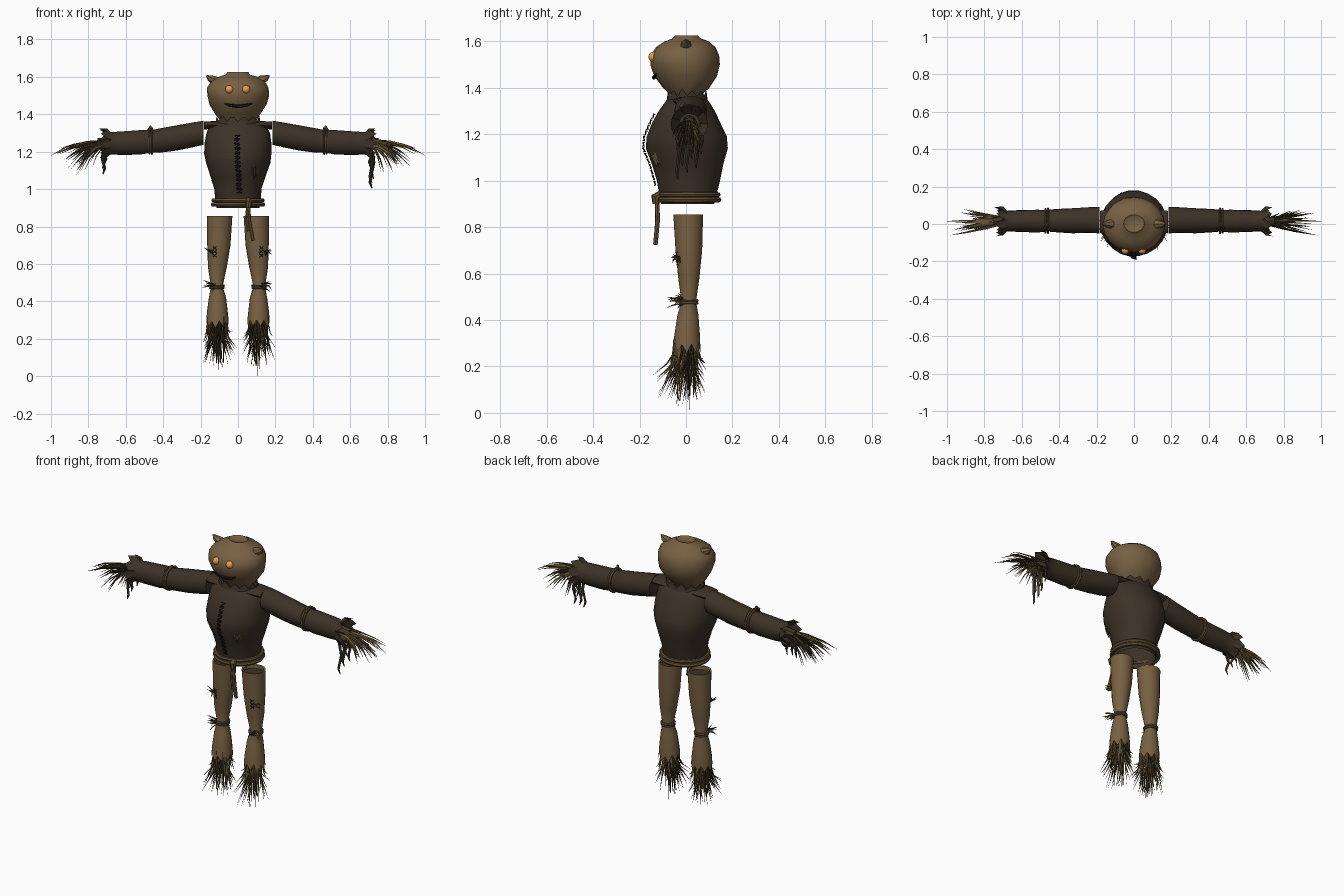
import bpy, bmesh, math, random
from mathutils import Vector

if "Cube" in bpy.data.objects:
    bpy.data.objects.remove(bpy.data.objects["Cube"])

random.seed(4)
R = random.uniform


def mat(name, rgb):
    m = bpy.data.materials.new(name)
    m.diffuse_color = (*rgb, 1)
    m.use_nodes = True
    m.node_tree.nodes["Principled BSDF"].inputs["Base Color"].default_value = m.diffuse_color
    return m


BURLAP = mat("burlap", (0.185, 0.118, 0.055))
CLOTH = mat("dark_cloth", (0.045, 0.032, 0.020))
STRAW = mat("straw", (0.150, 0.098, 0.036))
DRY = mat("dark_straw", (0.060, 0.042, 0.018))
ROPE = mat("rope", (0.125, 0.080, 0.035))
THREAD = mat("black_thread", (0.010, 0.008, 0.007))
AMBER = mat("amber_eye", (0.80, 0.34, 0.08))


def finish(name, bm, mats, angle=40):
    bmesh.ops.recalc_face_normals(bm, faces=bm.faces)
    me = bpy.data.meshes.new(name)
    bm.to_mesh(me)
    bm.free()
    for m in mats:
        me.materials.append(m)
    ob = bpy.data.objects.new(name, me)
    bpy.context.collection.objects.link(ob)
    bpy.ops.object.select_all(action='DESELECT')
    ob.select_set(True)
    bpy.context.view_layer.objects.active = ob
    bpy.ops.object.shade_smooth_by_angle(angle=math.radians(angle))
    return ob


def loft(name, rings, axis, mats, s=1, n=18, jag=0, jag_ring=-1, caps=(True, True), lump=0.0):
    """Skin elliptical rings (t, a, b, ra, rb) along z or x; s mirrors in x."""
    bm, loops = bmesh.new(), []
    for k, (t, a, b, ra, rb) in enumerate(rings):
        loop = []
        for j in range(n):
            th = 2 * math.pi * j / n
            f = 1 + lump * math.sin(3 * th + 2.1 * k)
            u, v = a + ra * f * math.cos(th), b + rb * f * math.sin(th)
            tt = t
            if jag and k == jag_ring % len(rings):
                tt += jag * (j % 2 - 0.5) * R(0.6, 1.4)
            p = (s * u, v, tt) if axis == 'z' else (s * tt, u, v)
            loop.append(bm.verts.new(p))
        loops.append(loop)
    for A, B in zip(loops, loops[1:]):
        for j in range(n):
            bm.faces.new((A[j], A[(j + 1) % n], B[(j + 1) % n], B[j]))
    for end, on in zip((loops[0], loops[-1]), caps):
        if on:
            f = bm.faces.new(end)
            f.material_index = len(mats) - 1
    return finish(name, bm, mats)


def tube(bm, pts, radii, n=6, closed=False, mi=0):
    """Sweep an n-sided section along a path with a radius at every point."""
    pts = [Vector(p) for p in pts]
    m = len(pts)
    if not isinstance(radii, (list, tuple)):
        radii = [radii] * m
    tan = []
    for i in range(m):
        a, b = ((i - 1) % m, (i + 1) % m) if closed else (max(i - 1, 0), min(i + 1, m - 1))
        tan.append((pts[b] - pts[a]).normalized())
    sums = [sum(abs(t[c]) for t in tan) for c in range(3)]
    ref = Vector([float(c == sums.index(min(sums))) for c in range(3)])
    loops = []
    for p, t, r in zip(pts, tan, radii):
        u = t.cross(ref).normalized()
        v = t.cross(u)
        loops.append([bm.verts.new(p + r * (u * math.cos(2 * math.pi * j / n) + v * math.sin(2 * math.pi * j / n)))
                      for j in range(n)])
    for A, B in zip(loops, loops[1:] + (loops[:1] if closed else [])):
        for j in range(n):
            bm.faces.new((A[j], A[(j + 1) % n], B[(j + 1) % n], B[j])).material_index = mi
    if not closed:
        for L in (loops[0], loops[-1]):
            bm.faces.new(L).material_index = mi


def blade(bm, a, b, c, r, mi=None):
    """One straw: a tapered three-sided quadratic curve."""
    a, b, c = Vector(a), Vector(b), Vector(c)
    ts = (0, 0.33, 0.67, 1)
    pts = [a * (1 - t) ** 2 + b * 2 * t * (1 - t) + c * t * t for t in ts]
    tube(bm, pts, [r * 0.8, r, r * 0.7, r * 0.08], 3, mi=random.choice((0, 1, 1)) if mi is None else mi)


def ring_path(c, ra, rb, axis, n=24):
    out = []
    for j in range(n):
        u, v = ra * math.cos(2 * math.pi * j / n), rb * math.sin(2 * math.pi * j / n)
        out.append((c[0] + u, c[1] + v, c[2]) if axis == 'z' else (c[0], c[1] + u, c[2] + v))
    return out


def front(rings, x, z):
    """Front y of a z-loft at a given x and z."""
    for A, B in zip(rings, rings[1:]):
        if A[0] <= z <= B[0]:
            f = (z - A[0]) / (B[0] - A[0])
            _, a, b, ra, rb = [p + (q - p) * f for p, q in zip(A, B)]
            return b - rb * math.sqrt(max(0, 1 - ((x - a) / ra) ** 2))


# Head: burlap sack with a tied top
head = [(1.33, 0, 0, .06, .055), (1.37, 0, 0, .10, .068), (1.40, 0, 0, .12, .10), (1.45, 0, 0, .152, .135),
        (1.50, 0, -.005, .165, .15), (1.54, 0, -.005, .165, .147), (1.575, 0, 0, .145, .128),
        (1.60, 0, .003, .105, .095), (1.612, 0, .003, .066, .062), (1.626, 0, .003, .055, .047),
        (1.617, 0, .003, .035, .03)]
loft("head", head, 'z', [BURLAP], lump=0.012, n=20)
for s, side in ((1, "left"), (-1, "right")):
    bm = bmesh.new()
    tube(bm, [(s * .10, 0, 1.57), (s * .13, 0, 1.585), (s * .152, 0, 1.594), (s * .168, 0, 1.608)],
         [.026, .024, .017, .004], 7)
    finish(side + "_ear", bm, [BURLAP])
    bm = bmesh.new()
    bmesh.ops.create_uvsphere(bm, u_segments=14, v_segments=9, radius=.022)
    bmesh.ops.translate(bm, verts=bm.verts, vec=(s * .045 - .002, -.14, 1.533))
    finish(side + "_eye", bm, [AMBER])

# Mouth: dark stitched smile
bm = bmesh.new()
xs = [-.072, -.045, -.015, .018, .048, .076]
zs = [1.457, 1.448, 1.444, 1.444, 1.449, 1.458]
tube(bm, [(x, front(head, x, z) - .008, z) for x, z in zip(xs, zs)], [.003, .008, .009, .009, .008, .003], 6)
finish("mouth", bm, [THREAD])

# Torso: stuffed shirt, open at the hem
torso = [(.90, 0, .008, .115, .115), (.94, 0, .008, .122, .125), (1.0, 0, .01, .126, .137), (1.07, 0, .008, .148, .155),
         (1.14, 0, .003, .172, .178), (1.19, 0, .003, .18, .174), (1.25, 0, .002, .178, .148),
         (1.30, 0, .003, .17, .122), (1.34, 0, .005, .15, .095), (1.36, 0, .005, .10, .075)]
loft("shirt", torso, 'z', [CLOTH], n=22, caps=(False, True), lump=0.008)
loft("collar", [(1.325, 0, .005, .125, .10), (1.35, 0, .005, .12, .088), (1.378, 0, .005, .118, .085)], 'z',
     [CLOTH], n=24, jag=.028, caps=(False, False))
for s, side in ((1, "left"), (-1, "right")):
    loft(side + "_shoulder_yoke", [(.07, .01, 1.345, .07, .018), (.14, .01, 1.343, .066, .02),
                                   (.183, .012, 1.34, .058, .022)], 'x', [CLOTH], s=s, n=12)

# Zigzag chest stitches
bm = bmesh.new()
for i in range(13):
    z = 1.285 - i * .024
    w, x = .013, -.006 + .012 * (i / 12) + R(-.003, .003)
    P = [(x - w, z), (x + w, z + .002), (x - w, z - .017), (x + w, z - .016)]
    tube(bm, [(a, front(torso, a, b) - .007 - .006 * (k % 2), b) for k, (a, b) in enumerate(P)], .0032, 4)
finish("chest_stitches", bm, [THREAD])

# Straw poking through a chest tear and a shirt patch
bm = bmesh.new()
for i in range(5):
    x, z = .075 + i * .006, 1.13 - R(0, .02)
    blade(bm, (x, front(torso, x, z) - .001, z), (x, front(torso, x, z - .03) - .006, z - .03),
          (x + .004, front(torso, x, z - .06) - .003, z - .06), .004, mi=i % 2)
finish("chest_tear_straw", bm, [STRAW, DRY])

# Rope belt with knot and hanging tails
bm = bmesh.new()
tube(bm, ring_path((0, .01, .918), .134, .13, 'z', 28), .012, 7, True)
tube(bm, ring_path((0, .01, .940), .132, .128, 'z', 28), .011, 7, True)
tube(bm, [(.055, -.112, .945), (.058, -.132, .93), (.056, -.13, .90)], [.012, .019, .014], 8)
tube(bm, [(.056, -.124, .91), (.06, -.122, .83), (.080, -.132, .725)], .010, 7)
tube(bm, [(.052, -.124, .91), (.046, -.124, .85), (.054, -.127, .775)], .009, 7)
finish("rope_belt", bm, [ROPE])

arm = [(.184, .02, 1.302, .07, .065), (.24, .02, 1.290, .069, .067), (.33, .018, 1.273, .067, .068),
       (.42, .018, 1.260, .062, .066), (.46, .017, 1.256, .058, .061), (.52, .016, 1.250, .061, .066),
       (.62, .016, 1.246, .058, .064), (.68, .015, 1.245, .055, .060), (.722, .015, 1.245, .080, .080),
       (.67, .015, 1.245, .045, .045)]
leg = [(.28, .11, .003, .060, .060), (.34, .11, .005, .056, .055), (.42, .11, .008, .046, .046),
       (.48, .113, .012, .031, .032), (.58, .110, .012, .050, .046), (.70, .103, .012, .062, .058),
       (.855, .098, .010, .068, .065), (.853, .098, .010, .058, .055), (.835, .098, .010, .056, .053)]

for s, side in ((1, "left"), (-1, "right")):
    # Sleeve with a ragged flared cuff
    loft(side + "_sleeve", arm, 'x', [CLOTH], s=s, n=18, jag=.035, jag_ring=-2, lump=0.012)

    # Sleeve tie
    bm = bmesh.new()
    tube(bm, ring_path((s * .46, .017, 1.257), .064, .067, 'x', 20), .007, 6, True)
    tube(bm, ring_path((s * .474, .017, 1.257), .063, .066, 'x', 20), .006, 6, True)
    tube(bm, [(s * .465, .0, 1.315), (s * .468, -.01, 1.334), (s * .478, -.025, 1.315)], .007, 6)
    finish(side + "_sleeve_tie", bm, [ROPE])

    # Tattered cloth strips under the cuff
    bm = bmesh.new()
    low = 1.005 if s > 0 else 1.08
    for i in range(6):
        y, zt = .015 + (i - 2.5) * .02, low + (0, .06, .03, .09, .05, .11)[i]
        x = .712 + R(-.008, .008)
        tube(bm, [(s * x, y, 1.19), (s * (x + .008), y + .005, (1.19 + zt) / 2 + .02),
                  (s * (x - .004), y - .004, zt + .03), (s * (x + .006), y, zt)], [.011, .008, .008, .003], 4)
    finish(side + "_cuff_tatters", bm, [CLOTH])

    # Straw hand: drooping fan
    bm = bmesh.new()
    tube(bm, [(s * .66, .015, 1.25), (s * .75, .015, 1.25)], [.032, .022], 8, mi=1)
    for i in range(44):
        a = R(0, 1)
        L = R(.12, .27) - .09 * a
        y, y0 = R(-.085, .085) * (.4 + L * 2.2), R(-.025, .025)
        z = 1.235 - .15 * a + R(-.015, .015)
        blade(bm, (s * .69, .015 + y0, 1.25 + R(-.022, .022)),
              (s * (.72 + L * .6), .015 + y * .6, 1.262 - .05 * a), (s * (.72 + L), .015 + y, z), R(.004, .0065))
    blade(bm, (s * .70, .015, 1.255), (s * .88, .02, 1.27), (s * 1.0, .015, 1.18), .007, mi=0)
    blade(bm, (s * .70, .0, 1.255), (s * .86, -.04, 1.25), (s * .98, -.06, 1.19), .007, mi=1)
    finish(side + "_straw_hand", bm, [STRAW, DRY])

    # Trouser leg with a ragged hem and a dark hollow top
    loft(side + "_leg", leg, 'z', [BURLAP, CLOTH], s=s, n=18, jag=.035, jag_ring=0, caps=(False, True), lump=0.01)

    # Knee tie
    bm = bmesh.new()
    tube(bm, ring_path((s * .113, .012, .484), .036, .037, 'z', 18), .007, 6, True)
    tube(bm, ring_path((s * .113, .012, .472), .036, .037, 'z', 18), .006, 6, True)
    finish(side + "_knee_tie", bm, [ROPE])

    # Straw tufts at the knee and thigh
    bm = bmesh.new()
    for i in range(18):
        knee = i < 11
        x, z = (.128, .48) if knee else (.145, .66)
        z += R(-.015, .015)
        th, L = R(-1.9, 0.1), R(.045, .08) if knee else R(.03, .045)
        y0 = -.012 if knee else -.025
        tip = (x + L * math.cos(th), y0 + L * math.sin(th), z + R(-.03, .025))
        blade(bm, (s * x, y0, z), (s * (x + tip[0]) / 2, (y0 + tip[1]) / 2, z + .008),
              (s * tip[0], tip[1], tip[2]), R(.0035, .005))
    finish(side + "_leg_tufts", bm, [STRAW, DRY])

    # Stitched tear on the thigh
    bm = bmesh.new()
    for z in (.645, .665, .685):
        for d in (-1, 1):
            tube(bm, [(s * x, front(leg[:7], x, zz) - .001, zz)
                      for x, zz in ((.115, z - .008 * d), (.135, z + .008 * d))], .002, 4)
    finish(side + "_thigh_stitches", bm, [THREAD])

    # Straw foot: splayed broom plus a short fringe at the hem
    bm = bmesh.new()
    for i in range(85):
        th = R(0, 2 * math.pi)
        short = i >= 60
        r0 = R(.042, .055) if short else R(.0, .045)
        r1 = R(.06, .085) if short else R(.01, .105)
        z1 = R(.17, .25) if short else R(.02, .12) + r1 * .5
        ca, sa = math.cos(th), math.sin(th)
        fwd = 0 if short else -.025
        blade(bm, (s * (.11 + r0 * ca), .003 + r0 * sa, .32), (s * (.11 + r0 * ca), r0 * sa, .23),
              (s * (.11 + r1 * ca), fwd + r1 * sa * 1.15, z1), R(.004, .0065))
    blade(bm, (s * .11, .01, .32), (s * .11, .01, .2), (s * .105, .015, 0.0 if s > 0 else .025), .006)
    finish(side + "_straw_foot", bm, [STRAW, DRY])
